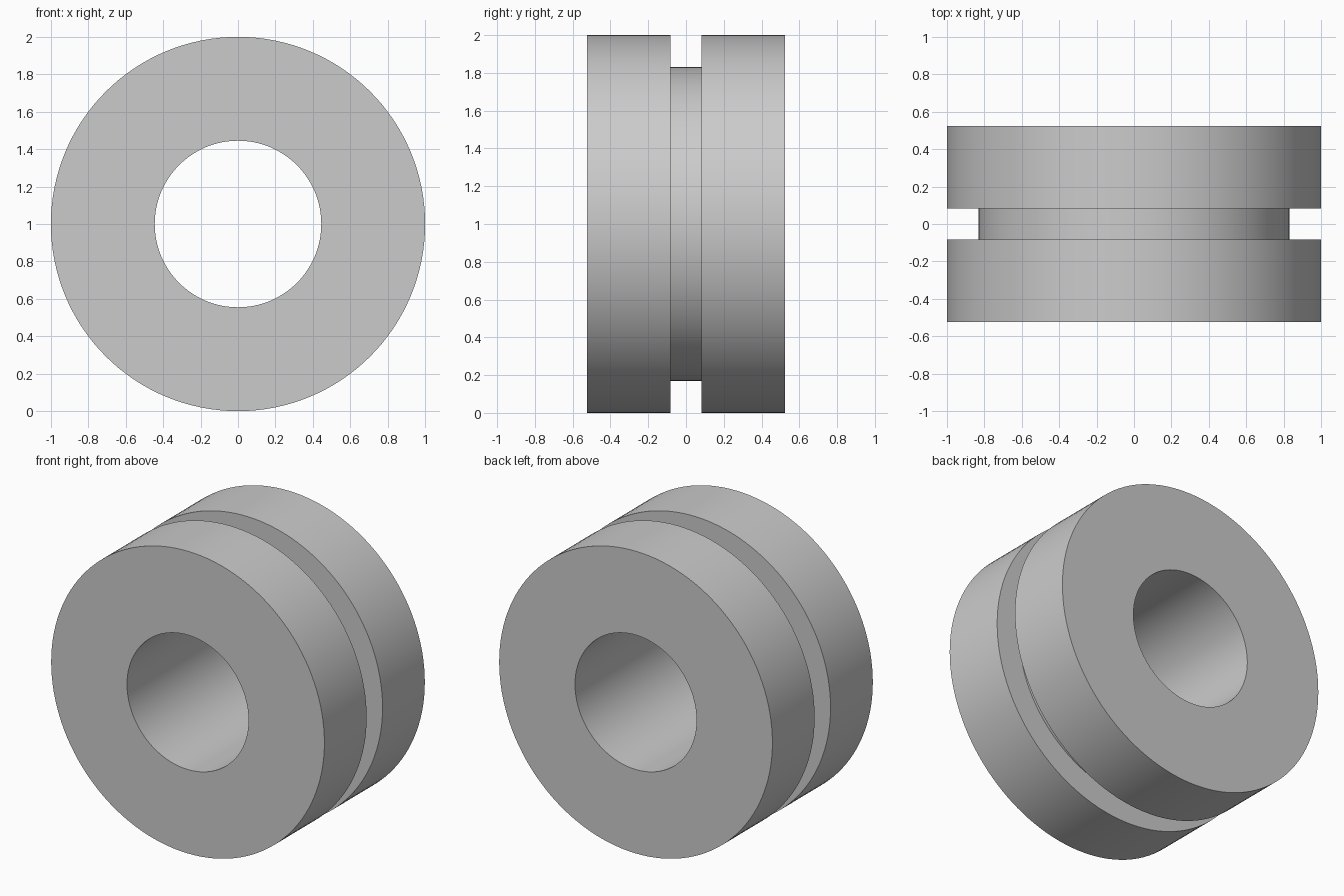
import bpy
import bmesh
import math
from mathutils import Matrix, Vector

cube = bpy.data.objects.get("Cube")
if cube:
    bpy.data.objects.remove(cube, do_unlink=True)

OUTER, GROOVE, BORE = 1.0, 0.83, 0.445
HALF_WIDTH, HALF_GROOVE = 0.525, 0.083
SEGMENTS = 128

# Plain grey material
grey = bpy.data.materials.new("plain grey")
grey.use_nodes = True
color = (0.6, 0.6, 0.6, 1.0)
grey.diffuse_color = color
grey.node_tree.nodes["Principled BSDF"].inputs["Base Color"].default_value = color

# Half cross-section (radius, y), mirrored to close the loop
half = [(BORE, HALF_WIDTH), (OUTER, HALF_WIDTH),
        (OUTER, HALF_GROOVE), (GROOVE, HALF_GROOVE)]
profile = half + [(r, -y) for r, y in reversed(half)]

# Grooved ring: spin the section around the y axis
bm = bmesh.new()
verts = [bm.verts.new((r, y, 0)) for r, y in profile]
edges = [bm.edges.new((v, verts[(i + 1) % len(verts)])) for i, v in enumerate(verts)]
bmesh.ops.spin(bm, geom=verts + edges, cent=(0, 0, 0), axis=(0, 1, 0),
               angle=math.tau, steps=SEGMENTS, use_merge=False)
bmesh.ops.remove_doubles(bm, verts=bm.verts[:], dist=0.0001)
bmesh.ops.recalc_face_normals(bm, faces=bm.faces[:])
bmesh.ops.transform(bm, matrix=Matrix.Translation(Vector((0, 0, OUTER))), verts=bm.verts[:])

mesh = bpy.data.meshes.new("grooved_ring")
bm.to_mesh(mesh)
bm.free()
mesh.materials.append(grey)
ring = bpy.data.objects.new("grooved_ring", mesh)
bpy.context.collection.objects.link(ring)

# Smooth walls with sharp rims
bpy.ops.object.select_all(action='DESELECT')
ring.select_set(True)
bpy.context.view_layer.objects.active = ring
bpy.ops.object.shade_smooth_by_angle(angle=math.radians(30))
